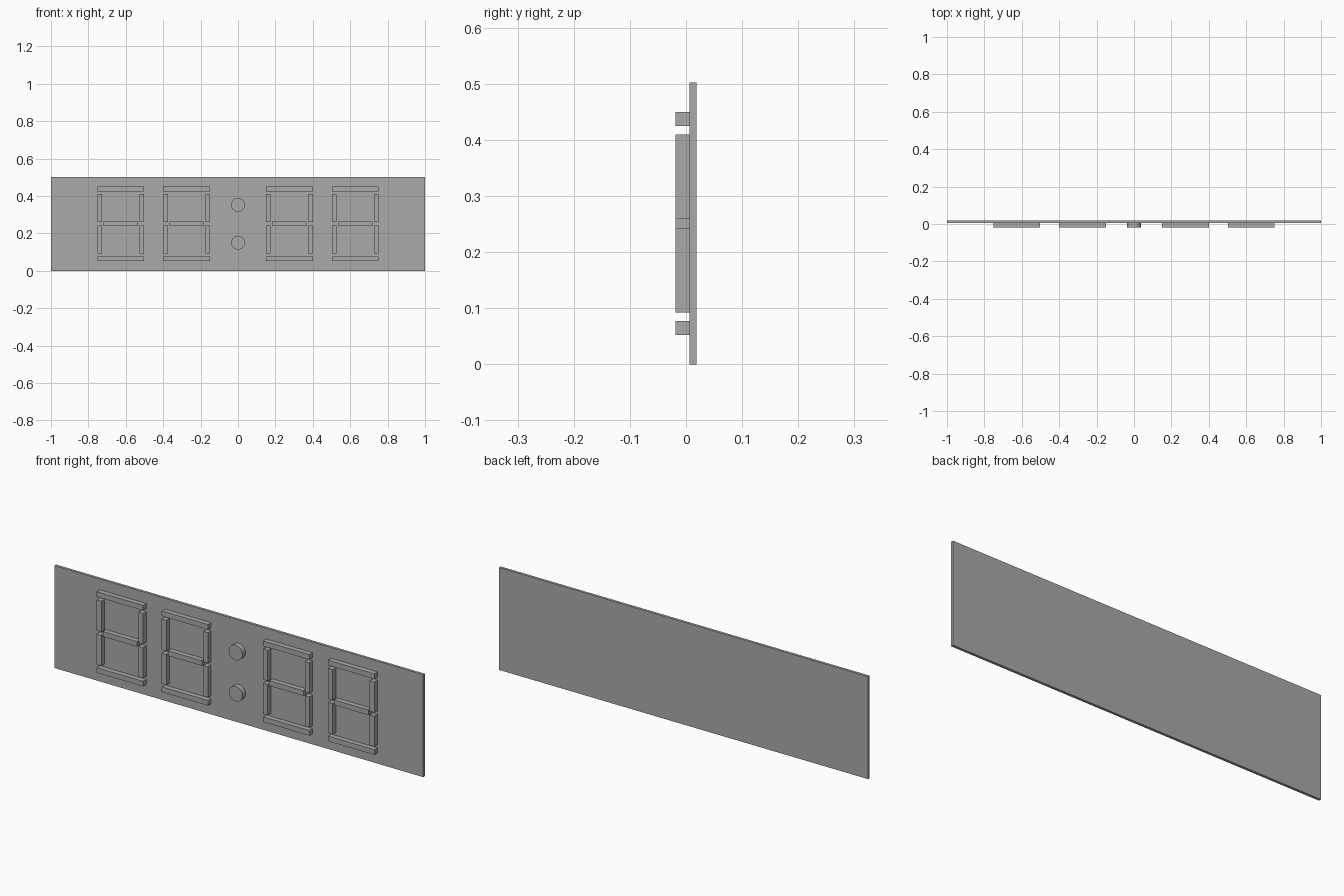
import bpy
import math

default = bpy.data.objects.get("Cube")
if default:
    bpy.data.objects.remove(default, do_unlink=True)

grey = bpy.data.materials.new("plain grey")
grey.use_nodes = True
colour = (0.4, 0.4, 0.4, 1)
grey.diffuse_color = colour
grey.node_tree.nodes["Principled BSDF"].inputs["Base Color"].default_value = colour

FRONT, FACE, BACK = -0.019, 0.006, 0.019   # segment front, panel front, panel back
BAR = 0.025                                # segment thickness
MID = 0.251                                # centre height


def box(name, x, z, width, height, y0, y1):
    bpy.ops.mesh.primitive_cube_add(size=1, location=(x, (y0 + y1) / 2, z))
    ob = bpy.context.object
    ob.name = name
    ob.scale = (width, y1 - y0, height)
    bpy.ops.object.transform_apply(location=False, rotation=False, scale=True)
    ob.data.materials.append(grey)


def segment(name, x, z, width, height):
    box(name, x, z, width, height, FRONT, FACE)


# Back panel
box("back_panel", 0, MID, 2, 2 * MID, FACE, BACK)

# Four digits, each of seven raised segments
for number, x in enumerate((-0.627, -0.275, 0.275, 0.627), 1):
    digit = f"digit_{number}"
    segment(digit + "_middle", x, MID, 0.185, BAR)
    for level, sz in (("upper", 1), ("lower", -1)):
        segment(f"{digit}_{level}_bar", x, MID + sz * 0.186, 0.251, BAR)
        for side, sx in (("right", -1), ("left", 1)):
            segment(f"{digit}_{level}_{side}", x + sx * 0.113,
                    MID + sz * 0.0835, BAR, 0.15)

# Colon dots
for level, sz in (("upper", 1), ("lower", -1)):
    bpy.ops.mesh.primitive_cylinder_add(
        vertices=32, radius=0.037, depth=FACE - FRONT,
        location=(0, (FRONT + FACE) / 2, MID + sz * 0.101),
        rotation=(math.pi / 2, 0, 0))
    dot = bpy.context.object
    dot.name = f"colon_{level}_dot"
    dot.data.materials.append(grey)
    bpy.ops.object.shade_smooth_by_angle(angle=math.radians(30))
